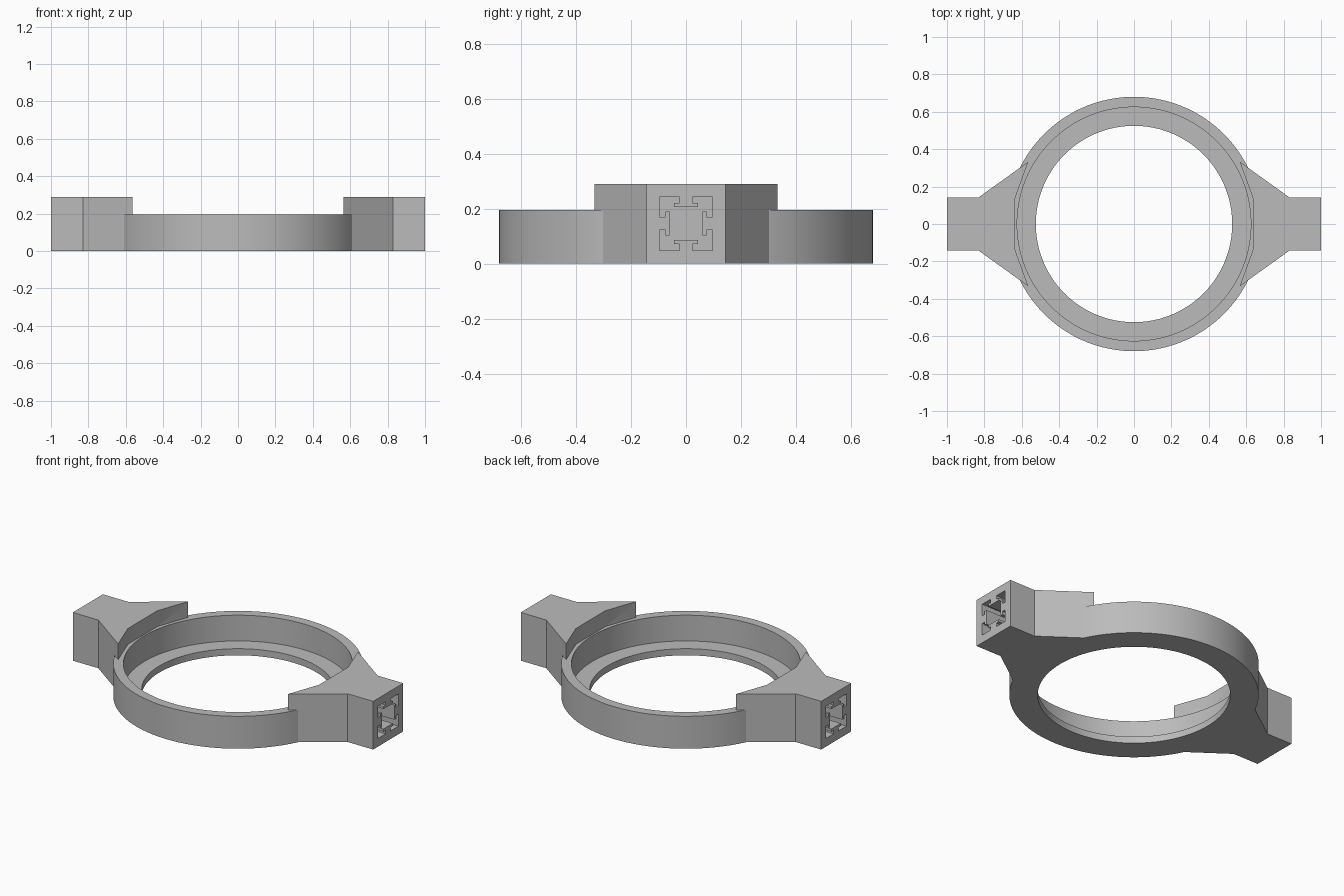
import bpy, bmesh, math
from mathutils import Matrix, Vector

cube = bpy.data.objects.get("Cube")
if cube:
    bpy.data.objects.remove(cube)

grey = bpy.data.materials.new("plain grey")
grey.use_nodes = True
GREY = (0.5, 0.5, 0.5, 1)
grey.diffuse_color = GREY
grey.node_tree.nodes["Principled BSDF"].inputs["Base Color"].default_value = GREY


def finish(name, bm):
    bmesh.ops.recalc_face_normals(bm, faces=bm.faces)
    mesh = bpy.data.meshes.new(name)
    bm.to_mesh(mesh)
    bm.free()
    mesh.materials.append(grey)
    obj = bpy.data.objects.new(name, mesh)
    bpy.context.collection.objects.link(obj)
    return obj


def prism(name, points, direction):
    """Closed outline swept along a direction."""
    bm = bmesh.new()
    face = bm.faces.new([bm.verts.new(p) for p in points])
    swept = bmesh.ops.extrude_face_region(bm, geom=[face], use_keep_orig=True)
    verts = [g for g in swept["geom"] if isinstance(g, bmesh.types.BMVert)]
    bmesh.ops.translate(bm, verts=verts, vec=Vector(direction))
    return finish(name, bm)


def lathe(name, profile, steps):
    bm = bmesh.new()
    rings = []
    for i in range(steps):
        turn = Matrix.Rotation(math.tau * i / steps, 3, "Z")
        rings.append([bm.verts.new(turn @ Vector((r, 0, z))) for r, z in profile])
    n = len(profile)
    for i in range(steps):
        a, b = rings[i], rings[(i + 1) % steps]
        for j in range(n):
            k = (j + 1) % n
            bm.faces.new((a[j], b[j], b[k], a[k]))
    return finish(name, bm)


def combine(target, tool, operation):
    mod = target.modifiers.new(operation.lower(), "BOOLEAN")
    mod.operation = operation
    mod.solver = "EXACT"
    mod.object = tool
    bpy.context.view_layer.objects.active = target
    bpy.ops.object.modifier_apply(modifier=mod.name)
    bpy.data.objects.remove(tool)


# Ring with a thin inner lip at the bottom
body = lathe("ring_with_side_mounts", [
    (0.525, 0), (0.68, 0), (0.68, 0.195),
    (0.625, 0.195), (0.625, 0.04), (0.525, 0.04)], 144)

# Side mounts: half outline mirrored across y
HEIGHT, SOCKET_DEPTH = 0.29, 0.19
half = [(1, 0.143), (0.83, 0.143), (0.565, 0.333), (0.635, 0.14)]
outline = half + [(x, -y) for x, y in reversed(half)]

# Socket: one slotted edge of the rail section, turned four times
edge = [(-0.097, 0.097), (-0.024, 0.097), (-0.024, 0.075), (-0.044, 0.075),
        (-0.044, 0.06), (0.044, 0.06), (0.044, 0.075), (0.024, 0.075), (0.024, 0.097)]
section = []
for quarter in range(4):
    turn = Matrix.Rotation(-math.pi / 2 * quarter, 2)
    section += [turn @ Vector(p) for p in edge]

for side in (1, -1):
    mount = prism("side_mount", [(side * x, y, 0) for x, y in outline], (0, 0, HEIGHT))
    socket = prism("socket_cutter",
                   [(side * (1 - SOCKET_DEPTH), p.x, p.y + 0.146) for p in section],
                   (side * (SOCKET_DEPTH + 0.05), 0, 0))
    socket.hide_render = True
    combine(mount, socket, "DIFFERENCE")
    combine(body, mount, "UNION")

# Smooth round walls, crisp edges
bpy.ops.object.select_all(action="DESELECT")
body.select_set(True)
bpy.context.view_layer.objects.active = body
bpy.ops.object.shade_smooth_by_angle(angle=math.radians(20))
